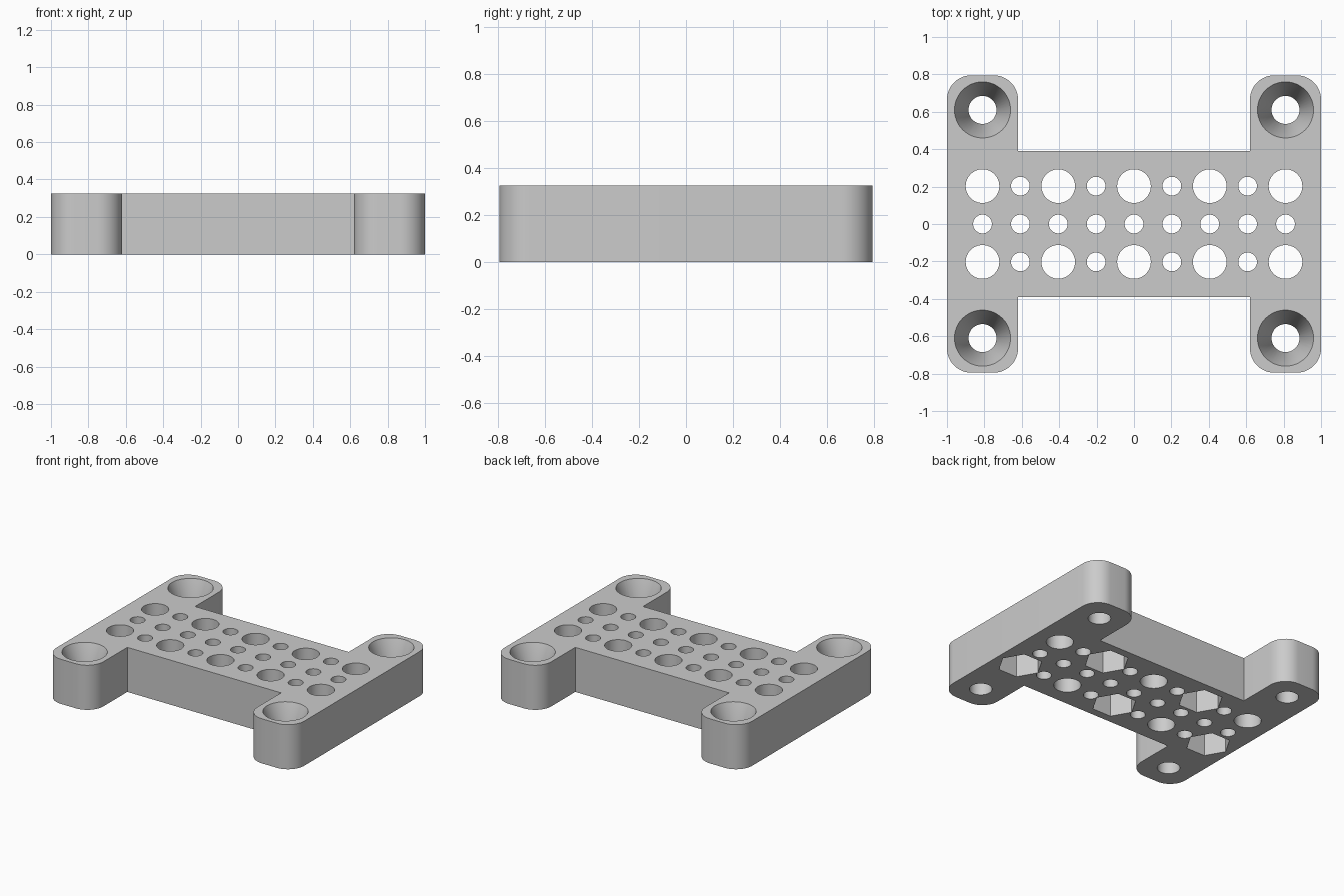
import bpy
import bmesh
import math
from mathutils import Matrix, Vector

if "Cube" in bpy.data.objects:
    bpy.data.objects.remove(bpy.data.objects["Cube"])

HEIGHT = 0.325
PITCH = 0.2025
LEG_X, LEG_Y = 0.62, 0.795      # inner side and end of the legs
WEB_Y = 0.39                    # half depth of the middle
CORNER = 0.13
FOOT = (0.81, 0.61)             # screw hole centre

grey = bpy.data.materials.new("light_grey")
grey.use_nodes = True
grey.diffuse_color = (0.6, 0.6, 0.6, 1)
grey.node_tree.nodes["Principled BSDF"].inputs["Base Color"].default_value = (0.6, 0.6, 0.6, 1)


def new_object(name, bm):
    mesh = bpy.data.meshes.new(name)
    bmesh.ops.recalc_face_normals(bm, faces=bm.faces)
    bm.to_mesh(mesh)
    bm.free()
    mesh.materials.append(grey)
    obj = bpy.data.objects.new(name, mesh)
    bpy.context.collection.objects.link(obj)
    return obj


def arc(cx, cy, start, steps=12):
    return [(cx + CORNER * math.cos(start + i * math.pi / 2 / steps),
             cy + CORNER * math.sin(start + i * math.pi / 2 / steps))
            for i in range(steps + 1)]


def add_drill(bm, x, y, low, high, r_low, r_high, sides=48):
    place = Matrix.Translation(Vector((x, y, (low + high) / 2)))
    bmesh.ops.create_cone(bm, cap_ends=True, segments=sides, radius1=r_low,
                          radius2=r_high, depth=high - low, matrix=place)


def cut(target, name, bm):
    cutter = new_object(name, bm)
    cutter.hide_render = True
    cutter.hide_viewport = True
    mod = target.modifiers.new(name, "BOOLEAN")
    mod.operation = "DIFFERENCE"
    mod.solver = "EXACT"
    mod.object = cutter
    return cutter


# H-shaped plate: one quarter outline, turned into the other three
quarter = [(LEG_X, WEB_Y)]
quarter += reversed(arc(LEG_X + CORNER, LEG_Y - CORNER, math.pi / 2))
quarter += reversed(arc(1 - CORNER, LEG_Y - CORNER, 0))
outline = quarter + [(x, -y) for x, y in reversed(quarter)]
outline += [(-x, -y) for x, y in outline]
bm = bmesh.new()
base = bm.faces.new([bm.verts.new((x, y, 0)) for x, y in outline])
top = bmesh.ops.extrude_face_region(bm, geom=[base])
bmesh.ops.translate(bm, vec=(0, 0, HEIGHT),
                    verts=[v for v in top["geom"] if isinstance(v, bmesh.types.BMVert)])
plate = new_object("mounting_plate", bm)

# Grid of through holes, large ones alternating in the outer rows
holes = bmesh.new()
nut_pockets = bmesh.new()
for row in (-1, 0, 1):
    for col in range(-4, 5):
        large = row != 0 and col % 2 == 0
        radius = 0.09 if large else 0.05
        x, y = col * PITCH, row * PITCH
        add_drill(holes, x, y, -0.1, HEIGHT + 0.1, radius, radius)
        # Hexagonal pockets underneath, staggered between the rows
        if large and (col % 4 == 0) == (row < 0):
            add_drill(nut_pockets, x, y, -0.1, 0.16, 0.15, 0.15, 6)
            # create_cone starts at +y, so turn the corners onto the x axis
            bmesh.ops.rotate(nut_pockets, cent=(x, y, 0), verts=nut_pockets.verts[-12:],
                             matrix=Matrix.Rotation(math.pi / 6, 3, "Z")) \
                if abs(max(v.co.x for v in nut_pockets.verts[-12:]) - x - 0.15) > 0.001 else None

# Countersunk screw holes in the four feet
shafts = bmesh.new()
sinks = bmesh.new()
for sx in (-1, 1):
    for sy in (-1, 1):
        x, y = sx * FOOT[0], sy * FOOT[1]
        add_drill(shafts, x, y, -0.1, HEIGHT + 0.1, 0.075, 0.075)
        slope = 0.075 / (HEIGHT - 0.12)
        add_drill(sinks, x, y, 0.12, HEIGHT + 0.05, 0.075, 0.15 + 0.05 * slope)

for name, tool in (("grid_hole_cutter", holes), ("screw_hole_cutter", shafts),
                   ("countersink_cutter", sinks)):
    tool.verts.ensure_lookup_table()
    cut(plate, name, tool)
cut(plate, "nut_pocket_cutter", nut_pockets)

# Apply the cuts and drop the cutters
bpy.context.view_layer.objects.active = plate
plate.select_set(True)
for mod in list(plate.modifiers):
    cutter = mod.object
    bpy.ops.object.modifier_apply(modifier=mod.name)
    bpy.data.objects.remove(cutter)
bpy.ops.object.shade_smooth_by_angle(angle=math.radians(30))
